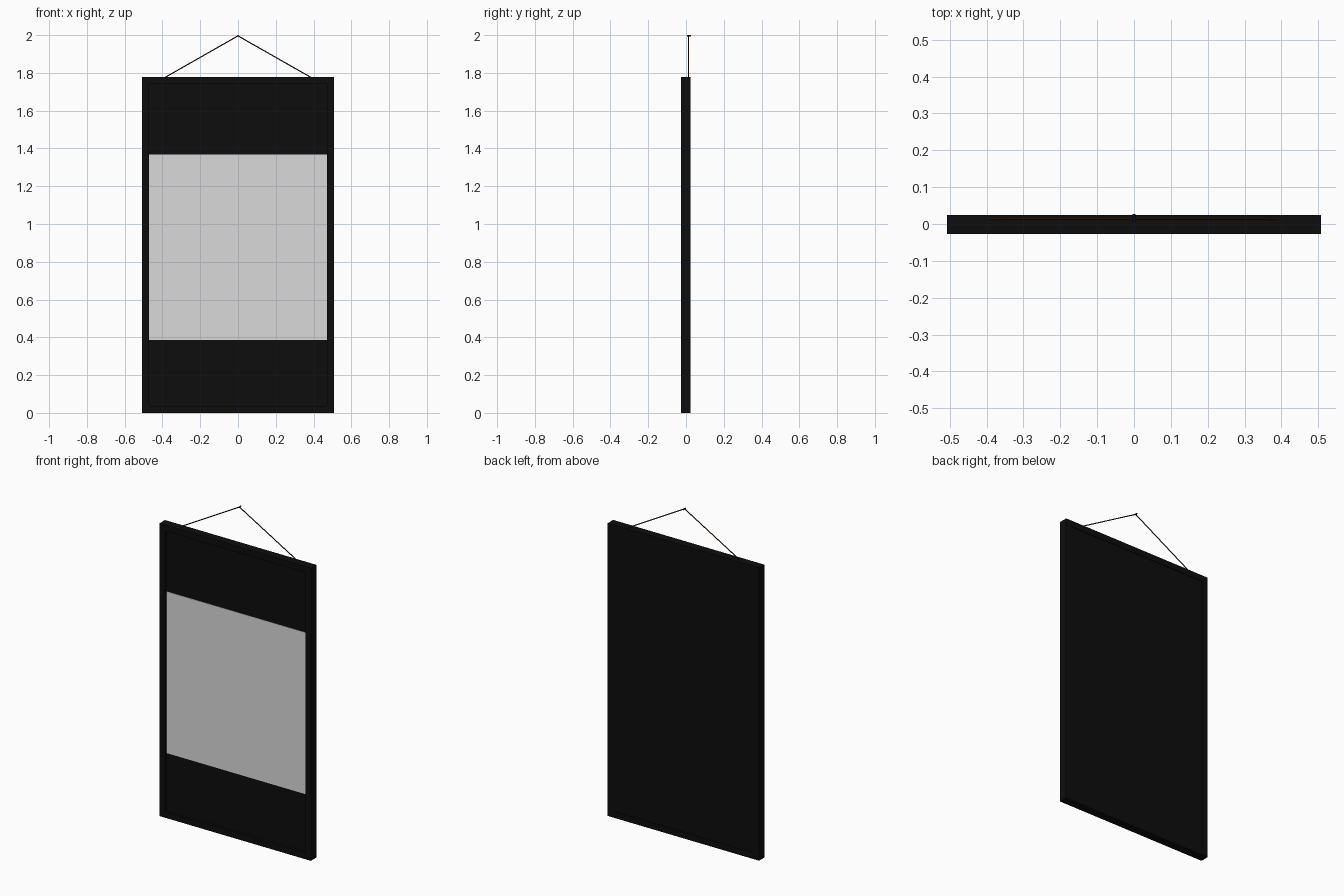
import bpy
import math
from mathutils import Vector

if "Cube" in bpy.data.objects:
    bpy.data.objects.remove(bpy.data.objects["Cube"])


def material(name, r, g, b):
    m = bpy.data.materials.new(name)
    m.diffuse_color = (r, g, b, 1)
    m.use_nodes = True
    m.node_tree.nodes["Principled BSDF"].inputs["Base Color"].default_value = m.diffuse_color
    return m


BLACK = material("black", 0.004, 0.004, 0.004)
GREY = material("light grey", 0.7, 0.7, 0.7)
BROWN = material("dark brown", 0.05, 0.015, 0.004)


def box(name, x, y, z, mat):
    """Box from (min, max) pairs."""
    lo, hi = zip(x, y, z)
    bpy.ops.mesh.primitive_cube_add(size=1, location=[(a + b) / 2 for a, b in zip(lo, hi)])
    ob = bpy.context.object
    ob.name = name
    ob.scale = [b - a for a, b in zip(lo, hi)]
    bpy.ops.object.transform_apply(location=False, rotation=False, scale=True)
    ob.data.materials.append(mat)
    return ob


def rod(name, a, b, radius, mat):
    """Thin cylinder between two points."""
    a, b = Vector(a), Vector(b)
    d = b - a
    bpy.ops.mesh.primitive_cylinder_add(vertices=10, radius=radius, depth=d.length,
                                        location=(a + b) / 2,
                                        rotation=d.to_track_quat('Z', 'Y').to_euler())
    ob = bpy.context.object
    ob.name = name
    ob.data.materials.append(mat)
    bpy.ops.object.shade_smooth_by_angle(angle=math.radians(40))
    return ob


W, H, RAIL = 0.508, 1.777, 0.037       # half width, height, rail width
FRONT, BACK = -0.027, 0.025

# Frame: two stiles and two rails around a recessed board
for side, s in (("left", -1), ("right", 1)):
    box(side + "_frame_stile", sorted((s * W, s * (W - RAIL))), (FRONT, BACK), (0, H), BLACK)
for name, z in (("bottom", 0), ("top", H - RAIL)):
    box(name + "_frame_rail", (RAIL - W, W - RAIL), (FRONT, BACK), (z, z + RAIL), BLACK)
box("backing_board", (RAIL - W, W - RAIL), (-0.011, 0.021), (RAIL, H - RAIL), BLACK)

# Picture sheet on the board
box("picture_sheet", (RAIL - W, W - RAIL), (-0.013, -0.011), (0.387, 1.368), GREY)

# Hanging string and the nail it hangs from
for side, s in (("left", -1), ("right", 1)):
    rod(side + "_string", (s * 0.39, 0.014, H - 0.003), (0, 0.014, 1.996), 0.003, BROWN)
rod("nail", (0, 0.006, 1.996), (0, 0.027, 1.996), 0.004, BLACK)
